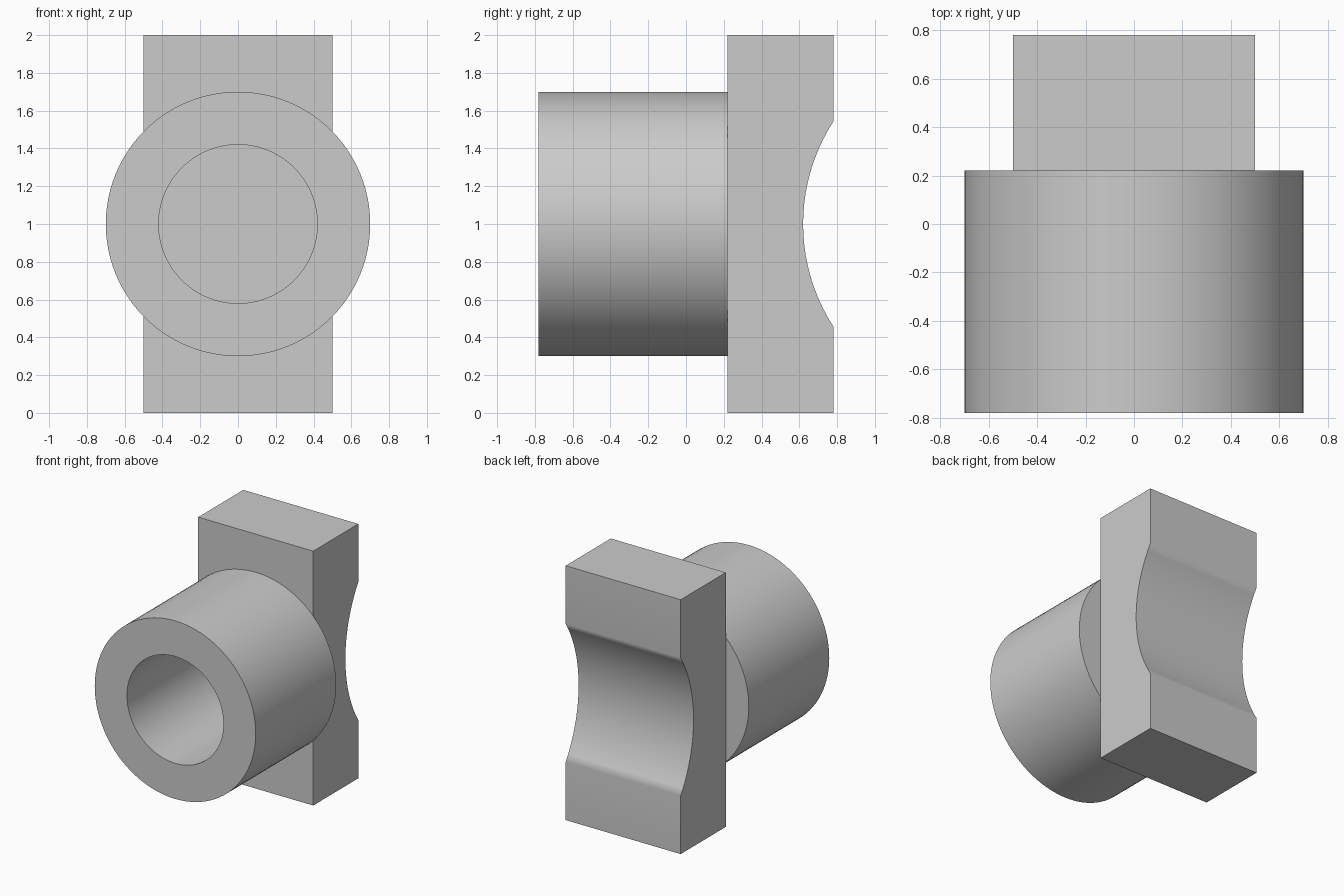
import bpy, bmesh, math
from mathutils import Matrix, Vector

cube = bpy.data.objects.get("Cube")
if cube:
    bpy.data.objects.remove(cube, do_unlink=True)

GREY = (0.6, 0.6, 0.6, 1.0)
grey = bpy.data.materials.new("plain grey")
grey.use_nodes = True
grey.diffuse_color = GREY
grey.node_tree.nodes["Principled BSDF"].inputs["Base Color"].default_value = GREY

FRONT, JOINT, BACK = -0.78, 0.22, 0.78
MID_Z = 1.0


def finish(bm, name, angle):
    """Turn a bmesh into a shaded object."""
    bmesh.ops.recalc_face_normals(bm, faces=bm.faces)
    mesh = bpy.data.meshes.new(name)
    bm.to_mesh(mesh)
    bm.free()
    mesh.materials.append(grey)
    obj = bpy.data.objects.new(name, mesh)
    bpy.context.collection.objects.link(obj)
    bpy.ops.object.select_all(action='DESELECT')
    obj.select_set(True)
    bpy.context.view_layer.objects.active = obj
    bpy.ops.object.shade_smooth_by_angle(angle=math.radians(angle))
    return obj


# Block: side profile with a shallow round saddle in the back, extruded across x
half_width, saddle_radius, saddle_depth = 0.5, 1.0, 0.16
centre_y = BACK - saddle_depth + saddle_radius
half_arc = math.acos((centre_y - BACK) / saddle_radius)
steps = 20
profile = [(BACK, 0), (JOINT, 0), (JOINT, 2), (BACK, 2)]
for i in range(steps + 1):
    a = half_arc * (1 - 2 * i / steps)
    profile.append((centre_y - saddle_radius * math.cos(a),
                    MID_Z + saddle_radius * math.sin(a)))

bm = bmesh.new()
side = bm.faces.new([bm.verts.new((-half_width, y, z)) for y, z in profile])
out = bmesh.ops.extrude_face_region(bm, geom=[side], use_keep_orig=True)
verts = [v for v in out["geom"] if isinstance(v, bmesh.types.BMVert)]
bmesh.ops.translate(bm, verts=verts, vec=(2 * half_width, 0, 0))
block = finish(bm, "saddle_block", 40)
block.modifiers.new("flat face normals", 'WEIGHTED_NORMAL').keep_sharp = True

# Tube: rectangular wall section spun about the y axis; the block closes the bore
outer, inner = 0.7, 0.42
bm = bmesh.new()
ring = [bm.verts.new((r, y, MID_Z)) for r, y in
        [(inner, FRONT), (outer, FRONT), (outer, JOINT), (inner, JOINT)]]
edges = [bm.edges.new((ring[i], ring[(i + 1) % 4])) for i in range(4)]
bmesh.ops.spin(bm, geom=ring + edges, cent=(0, 0, MID_Z), axis=(0, 1, 0),
               angle=math.tau, steps=96, use_merge=True)
bmesh.ops.remove_doubles(bm, verts=bm.verts, dist=0.0001)
finish(bm, "tube", 30)
